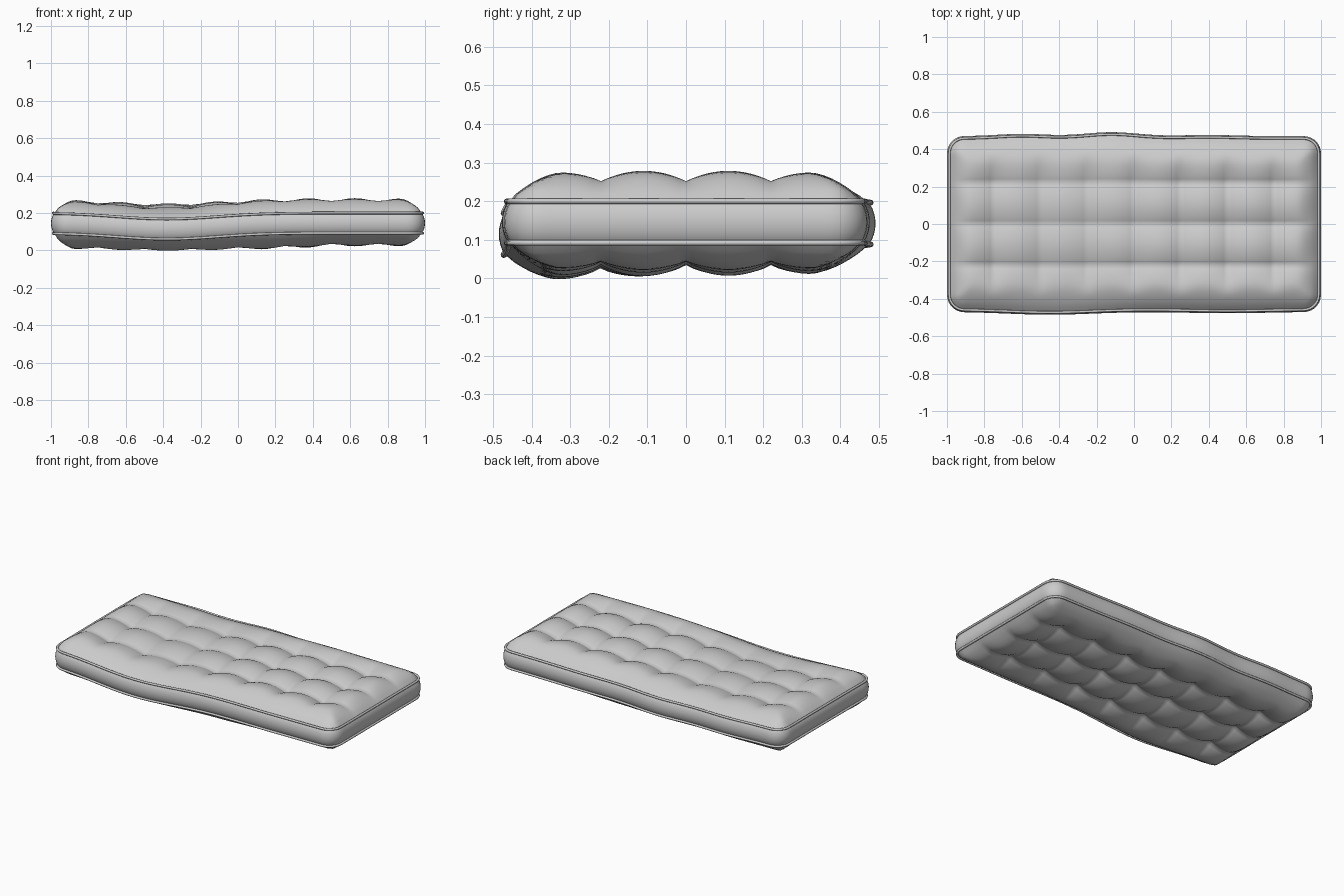
import bpy, bmesh
from math import sin, pi, exp
from mathutils import Vector

if "Cube" in bpy.data.objects:
    bpy.data.objects.remove(bpy.data.objects["Cube"])

HALF_X, HALF_Y, CORNER = 0.982, 0.452, 0.075
CELL_X, CELL_Y = 0.25, 0.22      # spacing of the tufts
STEPS = 12                       # grid steps per cushion cell
NX, NY = 4, 2                    # cells each side of the middle

fabric = bpy.data.materials.new("grey fabric")
fabric.use_nodes = True
GREY = (0.6, 0.6, 0.6, 1)
fabric.diffuse_color = GREY
bsdf = next(n for n in fabric.node_tree.nodes if n.type == 'BSDF_PRINCIPLED')
bsdf.inputs["Base Color"].default_value = GREY
bsdf.inputs["Roughness"].default_value = 0.9


def clamp(a, lo=0.0, hi=1.0):
    return max(lo, min(hi, a))


def stretch(u, cell, count, half):
    """Grid coordinate to length; the outermost cell ends at the rim."""
    inner = count - 1
    a = abs(u)
    d = a * cell if a <= inner else inner * cell + (a - inner) * (half - inner * cell)
    return d if u >= 0 else -d


def plan(u, v):
    """Rounded-rectangle position and outward direction."""
    x, y = stretch(u, CELL_X, NX, HALF_X), stretch(v, CELL_Y, NY, HALF_Y)
    ix, iy = HALF_X - CORNER, HALF_Y - CORNER
    core = Vector((clamp(x, -ix, ix), clamp(y, -iy, iy)))
    d = Vector((x, y)) - core
    out = d.normalized() if d.length > 1e-6 else Vector((0, 0))
    return core + out * max(abs(d.x), abs(d.y)), out


def sag(x):
    return exp(-((x + 0.38) / 0.38) ** 2)


def warp(p):
    """Soft unevenness of the long edges."""
    x, y = p.x, p.y
    edge = clamp(abs(y) / HALF_Y) ** 3
    if y > 0:
        wave = 0.012 * exp(-((x + 0.6) / 0.18) ** 2) + 0.021 * exp(-((x + 0.12) / 0.2) ** 2) \
            + 0.006 * exp(-((x - 0.4) / 0.2) ** 2)
        y += edge * wave
    else:
        y -= edge * (0.015 * exp(-((x + 0.45) / 0.32) ** 2) + 0.007 * exp(-((x - 0.5) / 0.3) ** 2))
    front = clamp(-p.y / HALF_Y)
    return Vector((x, y, -sag(x) * (0.006 + 0.026 * front)))


def puff(u, v):
    """Tufted cushion relief: 0 at the rim, 1 at a cushion centre."""
    fade_x = clamp((abs(v) - 1) / 0.65) ** 1.5
    fade_y = clamp((abs(u) - 3) / 1.0) ** 3
    a = abs(sin(pi * u)) ** 0.8
    b = abs(sin(pi * v)) ** 0.8
    a = a * (1 - fade_x) + 0.75 * fade_x
    b = b * (1 - fade_y) + 0.75 * fade_y
    rim = min(clamp((NX - abs(u)) / 0.5), clamp((NY - abs(v)) / 0.6))
    rise = (1 - (1 - rim) ** 2) ** 0.7
    return rise * (0.28 + 0.36 * (a + b))


def finish(bm, name):
    bmesh.ops.recalc_face_normals(bm, faces=bm.faces)
    mesh = bpy.data.meshes.new(name)
    bm.to_mesh(mesh)
    bm.free()
    ob = bpy.data.objects.new(name, mesh)
    bpy.context.collection.objects.link(ob)
    mesh.materials.append(fabric)
    for poly in mesh.polygons:
        poly.use_smooth = True
    return ob


def panel(name, top):
    """Quilted top or bottom cover."""
    bm = bmesh.new()
    rows = []
    for j in range(-NY * STEPS, NY * STEPS + 1):
        row = []
        for i in range(-NX * STEPS, NX * STEPS + 1):
            u, v = i / STEPS, j / STEPS
            p = plan(u, v)[0]
            w = warp(p)
            h = puff(u, v)
            if top:
                w.z += 0.2 + h * (0.075 - 0.014 * sag(w.x) + 0.004 * sin(3 * w.x))
            else:
                right = clamp((w.x - 0.2) / 0.3)
                w.z += 0.092 - h * (0.086 - 0.012 * sag(w.x) - 0.016 * right)
            row.append(bm.verts.new(w))
        rows.append(row)
    for r0, r1 in zip(rows, rows[1:]):
        for k in range(len(r0) - 1):
            quad = (r0[k], r0[k + 1], r1[k + 1], r1[k])
            bm.faces.new(quad if top else quad[::-1])
    mesh = bpy.data.meshes.new(name)
    bm.to_mesh(mesh)
    bm.free()
    ob = bpy.data.objects.new(name, mesh)
    bpy.context.collection.objects.link(ob)
    mesh.materials.append(fabric)
    for poly in mesh.polygons:
        poly.use_smooth = True


def outline():
    """Grid coordinates around the rim, in order."""
    mx, my = NX * STEPS, NY * STEPS
    loop = [(i, -my) for i in range(-mx, mx)] + [(mx, j) for j in range(-my, my)]
    loop += [(-i, -j) for i, j in loop]
    return [(i / STEPS, j / STEPS) for i, j in loop]


def rim_point(u, v, z, bulge):
    p, out = plan(u, v)
    w = warp(p)
    return Vector((w.x + out.x * bulge, w.y + out.y * bulge, w.z + z))


def band():
    """Bulging side wall."""
    bm = bmesh.new()
    loops = []
    for k in range(9):
        t = k / 8
        loops.append([bm.verts.new(rim_point(u, v, 0.092 + 0.108 * t, 0.018 * sin(pi * t) ** 0.7))
                      for u, v in outline()])
    n = len(loops[0])
    for lo, hi in zip(loops, loops[1:]):
        for k in range(n):
            m = (k + 1) % n
            bm.faces.new((lo[k], lo[m], hi[m], hi[k]))
    finish(bm, "side_band")


def piping(name, z):
    """Corded seam around the rim."""
    curve = bpy.data.curves.new(name, 'CURVE')
    curve.dimensions = '3D'
    curve.bevel_depth = 0.007
    curve.bevel_resolution = 2
    pts = outline()
    spline = curve.splines.new('POLY')
    spline.points.add(len(pts) - 1)
    for sp, (u, v) in zip(spline.points, pts):
        sp.co = (*rim_point(u, v, z, 0.006), 1)
    spline.use_cyclic_u = True
    spline.use_smooth = True
    curve.materials.append(fabric)
    bpy.context.collection.objects.link(bpy.data.objects.new(name, curve))


panel("top_cover", True)
panel("bottom_cover", False)
band()
piping("top_piping", 0.2)
piping("bottom_piping", 0.092)
